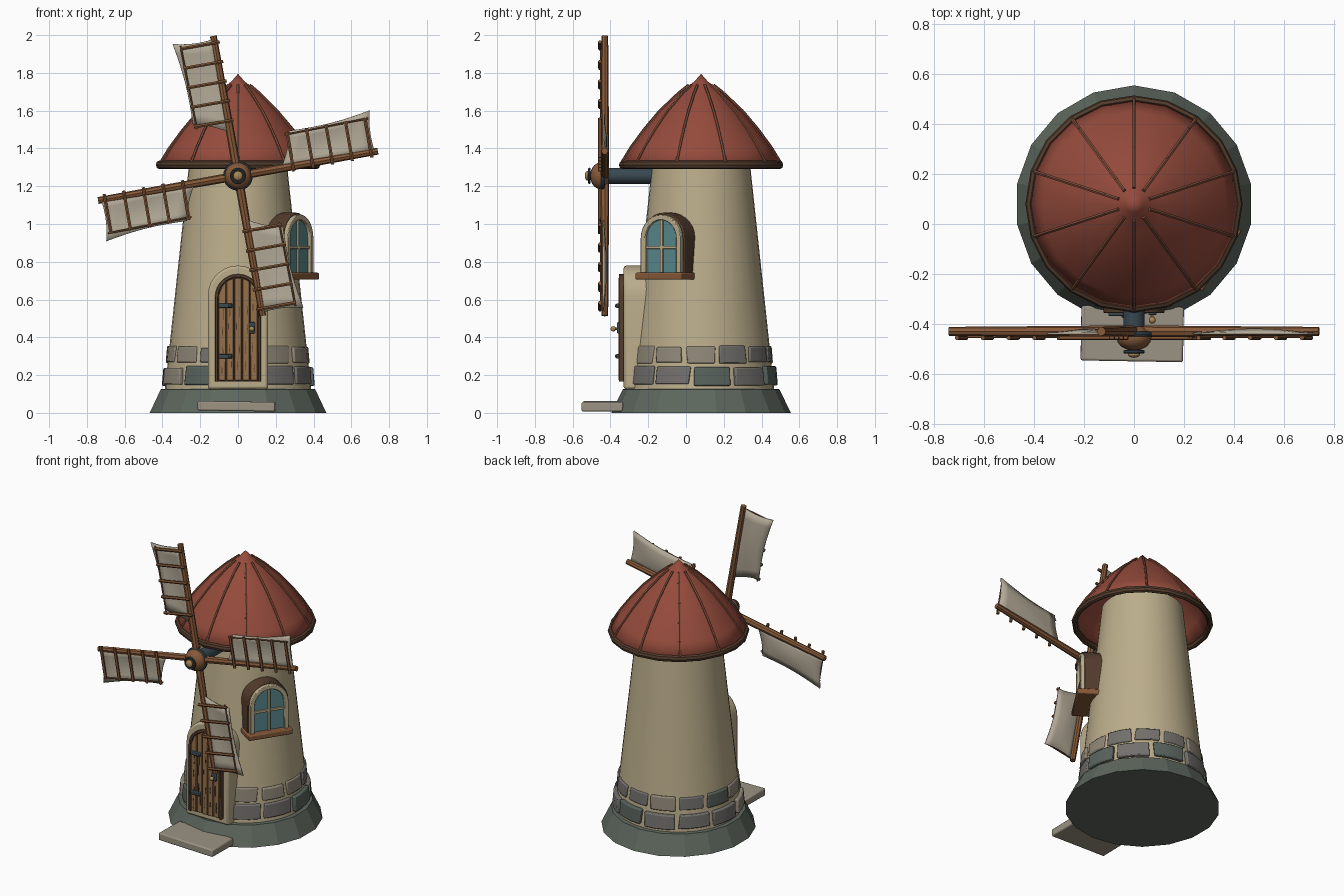
import bpy, bmesh, random
from math import sin, cos, pi, radians, sqrt
from mathutils import Matrix, Vector

if "Cube" in bpy.data.objects:
    bpy.data.objects.remove(bpy.data.objects["Cube"])

random.seed(4)
I = Matrix.Identity(4)
AXIS = Matrix.Translation((0, 0.08, 0))
COL = dict(plaster=(.50, .42, .26), roof=(.30, .07, .045), rib=(.24, .085, .045), base=(.11, .135, .11),
           wood=(.24, .10, .04), dark=(.085, .045, .025), plank=(.30, .16, .07), slate=(.04, .065, .08),
           sail=(.45, .40, .31), glass=(.10, .25, .27), brass=(.40, .25, .09), step=(.33, .29, .23),
           stone0=(.10, .125, .11), stone1=(.17, .16, .15), stone2=(.28, .245, .19))
MATS = {}


def finish(bm, name, col, M=I, bevel=0, smooth=True, solid=0):
    bmesh.ops.recalc_face_normals(bm, faces=bm.faces)
    me = bpy.data.meshes.new(name)
    bm.to_mesh(me)
    bm.free()
    ob = bpy.data.objects.new(name, me)
    bpy.context.collection.objects.link(ob)
    ob.matrix_world = M
    if col not in MATS:
        MATS[col] = bpy.data.materials.new(col)
        MATS[col].diffuse_color = (*COL[col], 1)
    me.materials.append(MATS[col])
    if solid:
        m = ob.modifiers.new("solid", 'SOLIDIFY')
        m.thickness = solid
    if bevel:
        m = ob.modifiers.new("bevel", 'BEVEL')
        m.width, m.segments, m.limit_method = bevel, 2, 'ANGLE'
    if smooth:
        bpy.ops.object.select_all(action='DESELECT')
        ob.select_set(True)
        bpy.context.view_layer.objects.active = ob
        bpy.ops.object.shade_smooth_by_angle(angle=radians(35))
    return ob


def box(name, col, x, y, z, M=I, bevel=.005):
    bm = bmesh.new()
    S = Matrix.Diagonal((x[1] - x[0], y[1] - y[0], z[1] - z[0], 1))
    T = Matrix.Translation((sum(x) / 2, sum(y) / 2, sum(z) / 2))
    bmesh.ops.create_cube(bm, size=1, matrix=T @ S)
    return finish(bm, name, col, M, bevel)


def lathe(name, col, prof, n, M=AXIS, closed=False, smooth=True, solid=0):
    bm = bmesh.new()
    vs = [bm.verts.new((r, 0, z)) for r, z in prof]
    pairs = list(zip(vs, vs[1:])) + ([(vs[-1], vs[0])] if closed else [])
    es = [bm.edges.new(p) for p in pairs]
    bmesh.ops.spin(bm, geom=vs + es, cent=(0, 0, 0), axis=(0, 0, 1), angle=2 * pi, steps=n, use_duplicate=False)
    bmesh.ops.remove_doubles(bm, verts=bm.verts, dist=1e-4)
    return finish(bm, name, col, M @ Matrix.Rotation(pi / 2, 4, 'Z'), smooth=smooth, solid=solid)


def rods(name, col, segs, r0, r1=None, n=8, M=I):
    bm = bmesh.new()
    for a, b in segs:
        a, b = Vector(a), Vector(b)
        T = Matrix.Translation((a + b) / 2) @ (b - a).to_track_quat('Z', 'Y').to_matrix().to_4x4()
        bmesh.ops.create_cone(bm, cap_ends=True, segments=n, radius1=r0, radius2=r1 or r0,
                              depth=(b - a).length, matrix=T)
    return finish(bm, name, col, M)


def ball(name, col, c, r, M=I, scale=(1, 1, 1)):
    bm = bmesh.new()
    bmesh.ops.create_uvsphere(bm, u_segments=16, v_segments=10, radius=r,
                              matrix=Matrix.Translation(c) @ Matrix.Diagonal((*scale, 1)))
    return finish(bm, name, col, M)


def arch(hw, z0, zt, n=14):
    zs = zt - hw
    return [(hw, z0)] + [(hw * cos(pi * i / n), zs + hw * sin(pi * i / n)) for i in range(n + 1)] + [(-hw, z0)]


def prism(name, col, polys, y0, y1, M=I, bevel=0):
    """Extrude flat x-z polygons from y0 (front) to y1."""
    bm = bmesh.new()
    fs = [bm.faces.new([bm.verts.new((x, y0, z)) for x, z in p]) for p in polys]
    bmesh.ops.remove_doubles(bm, verts=bm.verts, dist=1e-5)
    g = bmesh.ops.extrude_face_region(bm, geom=bm.faces[:], use_keep_orig=True)
    bmesh.ops.translate(bm, vec=(0, y1 - y0, 0), verts=[v for v in g['geom'] if isinstance(v, bmesh.types.BMVert)])
    return finish(bm, name, col, M, bevel)


def arch_ring(name, col, hw, t, z0, zt, y0, y1, M=I):
    o, i = arch(hw, z0, zt), arch(hw - t, z0, zt - t)
    prism(name, col, [(o[k], o[k + 1], i[k + 1], i[k]) for k in range(len(o) - 1)], y0, y1, M, .004)


# Base, tower and step
lathe("base", "base", [(0, 0), (.475, 0), (.415, .125), (.36, .13), (0, .13)], 18, smooth=False)
lathe("tower", "plaster", [(0, .12), (.388, .12), (.363, .35), (.262, 1.29), (.25, 1.4), (0, 1.4)], 36)
box("step", "step", (-.205, .205), (-.55, -.33), (.01, .06),
    Matrix.Rotation(radians(-1), 4, 'Z') @ Matrix.Rotation(radians(.8), 4, 'Y'), .008)


# Stone courses round the foot of the tower
def stone(name, a0, a1, z0, z1, ri, ro):
    bm = bmesh.new()
    grid = []
    j = lambda s: random.uniform(-s, s)
    da = [j(.02) for _ in range(4)]
    ends = ((a0 + da[0], a1 + da[1], z0 + j(.005)), (a0 + da[2], a1 + da[3], z1 + j(.006)))
    ro += j(.006)
    for (b0, b1, z), dr in zip(ends, (0, -.008)):
        for r in (ri, ro + dr):
            grid.append([bm.verts.new((r * cos(b0 + (b1 - b0) * k / 3), r * sin(b0 + (b1 - b0) * k / 3), z))
                         for k in range(4)])
    ib, ob, it, ot = grid
    loop = [ib, ob, ot, it]
    for p, q in zip(loop, loop[1:] + loop[:1]):
        for k in range(3):
            bm.faces.new((p[k], p[k + 1], q[k + 1], q[k]))
    for k in (0, 3):
        bm.faces.new([p[k] for p in loop])
    finish(bm, name, "stone%d" % random.choice((0, 1, 1, 2)), AXIS, .007)


for row, n, off, z0, z1, ro in ((1, 11, -7, .148, .243, .402), (2, 13, -14, .265, .35, .382)):
    for k in range(n):
        a = radians(off) + 2 * pi * k / n
        stone(f"stone_{row}_{k}", a + .035, a + 2 * pi / n - .035, z0, z1, .34, ro)

# Roof with rim and ribs
PROF = [(0, 1.795), (.035, 1.755), (.12, 1.69), (.22, 1.595), (.30, 1.50), (.37, 1.405), (.425, 1.315)]
lathe("roof", "roof", PROF, 20, solid=.015)
lathe("roof_rim", "dark", [(.417 + .018 * cos(pi * k / 4), 1.313 + .022 * sin(pi * k / 4)) for k in range(8)], 20,
      closed=True)
segs = []
for k in range(10):
    a = pi / 2 + k * pi / 5
    pts = [Vector((r * cos(a), r * sin(a), z + .002)) for r, z in [(.065, 1.734)] + PROF[2:]]
    segs += list(zip(pts, pts[1:]))
rods("roof_ribs", "rib", segs, .008, n=6, M=AXIS)

# Door in its plaster surround
prism("door_surround", "plaster", [arch(.16, .125, .78)], -.33, -.05, bevel=.014)
prism("door_back", "dark", [arch(.115, .165, .73)], -.338, -.3)
arch_ring("door_frame", "dark", .122, .017, .165, .735, -.356, -.32)
w = .21 / 5
for k in range(5):
    x0, x1 = -.105 + k * w + .003, -.105 + (k + 1) * w - .003
    top = lambda x: .612 + sqrt(max(0, .103 ** 2 - x * x))
    xs = [x1, (x0 + x1) / 2, x0]
    prism(f"door_plank_{k}", "plank", [[(x0, .172), (x1, .172)] + [(x, top(x)) for x in xs]],
          -.352 - random.uniform(0, .005), -.32, bevel=.003)
    for g in range(4):
        x, z = random.uniform(x0 + .008, x1 - .008), .22 + g * .1 + random.uniform(0, .04)
        prism(f"plank_grain_{k}_{g}", "dark", [[(x, z - .035), (x + .003, z), (x, z + .035), (x - .002, z)]],
              -.3585, -.35)
for z in (.30, .567):
    box("door_hinge", "slate", (-.103, -.03), (-.368, -.34), (z - .013, z + .013))
    ball("hinge_bolt", "slate", (-.042, -.368, z), .009)
box("door_lock_plate", "slate", (.058, .09), (-.365, -.34), (.42, .48))
rods("door_knob_stem", "brass", [((.073, -.35, .445), (.073, -.385, .445))], .006)
ball("door_knob", "brass", (.073, -.385, .445), .014)

# Arched window, facing front right
W = AXIS @ Matrix.Rotation(radians(57), 4, 'Z')
prism("window_casing", "dark", [arch(.135, .72, 1.06)], -.372, -.2, W, .006)
arch_ring("window_frame", "plaster", .126, .028, .73, 1.05, -.396, -.36, W)
prism("window_glass", "glass", [arch(.1, .735, 1.024)], -.377, -.36, W)
box("window_bar_upright", "plaster", (-.008, .008), (-.388, -.37), (.735, 1.025), W, .002)
box("window_bar_cross", "plaster", (-.1, .1), (-.387, -.37), (.868, .884), W, .002)
box("window_sill", "wood", (-.145, .145), (-.42, -.27), (.705, .742), W, .007)

# Shaft and hub
HUB = Matrix.Translation((0, 0, 1.255))
FWD = HUB @ Matrix.Rotation(pi / 2, 4, 'X')
rods("shaft", "slate", [((0, -.41, 0), (0, -.1, 0))], .042, n=16, M=HUB)
ball("hub", "wood", (0, -.455, 0), .07, HUB, (1, .75, 1))
ring = lambda R, r, y: [(R + r * cos(pi * k / 4), y + r * sin(pi * k / 4)) for k in range(8)]
lathe("hub_band", "slate", ring(.068, .011, .44), 20, FWD, True)
lathe("hub_cap_ring", "slate", ring(.036, .007, .512), 16, FWD, True)
rods("hub_pin", "brass", [((0, -.48, 0), (0, -.525, 0))], .018, M=HUB)
ball("hub_cap", "brass", (0, -.522, 0), .025, HUB, (1, .55, 1))

# Four blades: spar, cross bars, rail and sagging cloth
for b in range(4):
    B = HUB @ Matrix.Rotation(-radians(10 + 90 * b), 4, 'Y')
    rods(f"blade_spar_{b}", "wood", [((0, -.43, 0), (.752, -.43, 0))], .024, .018, M=B)
    rods(f"blade_bars_{b}", "wood", [((u, -.456, -.028), (u, -.456, .185)) for u in (.295, .4, .505, .61, .715)],
         .0095, n=6, M=B)
    rods(f"blade_rail_{b}", "wood", [((.28, -.452, .172), (.73, -.452, .18))], .005, n=6, M=B)
    bm = bmesh.new()
    rows = []
    for i in range(9):
        s = i / 8
        rows.append([])
        for k in range(6):
            t = k / 5
            u = (1 - s) * (.232 + .075 * t) + s * (.735 + .012 * t) + .012 * sin(pi * t) * (1 - 2 * s)
            v = t * (.188 + .032 * s - .016 * sin(pi * s))
            rows[-1].append(bm.verts.new((u, -.442 + .016 * sin(pi * t) * sin(pi * s), v)))
    for p, q in zip(rows, rows[1:]):
        for k in range(5):
            bm.faces.new((p[k], p[k + 1], q[k + 1], q[k]))
    finish(bm, f"blade_sail_{b}", "sail", B, solid=.008)

for m in bpy.data.materials:
    if m.users and not m.is_grease_pencil:
        m.use_nodes = True
        m.node_tree.nodes["Principled BSDF"].inputs["Base Color"].default_value = m.diffuse_color
